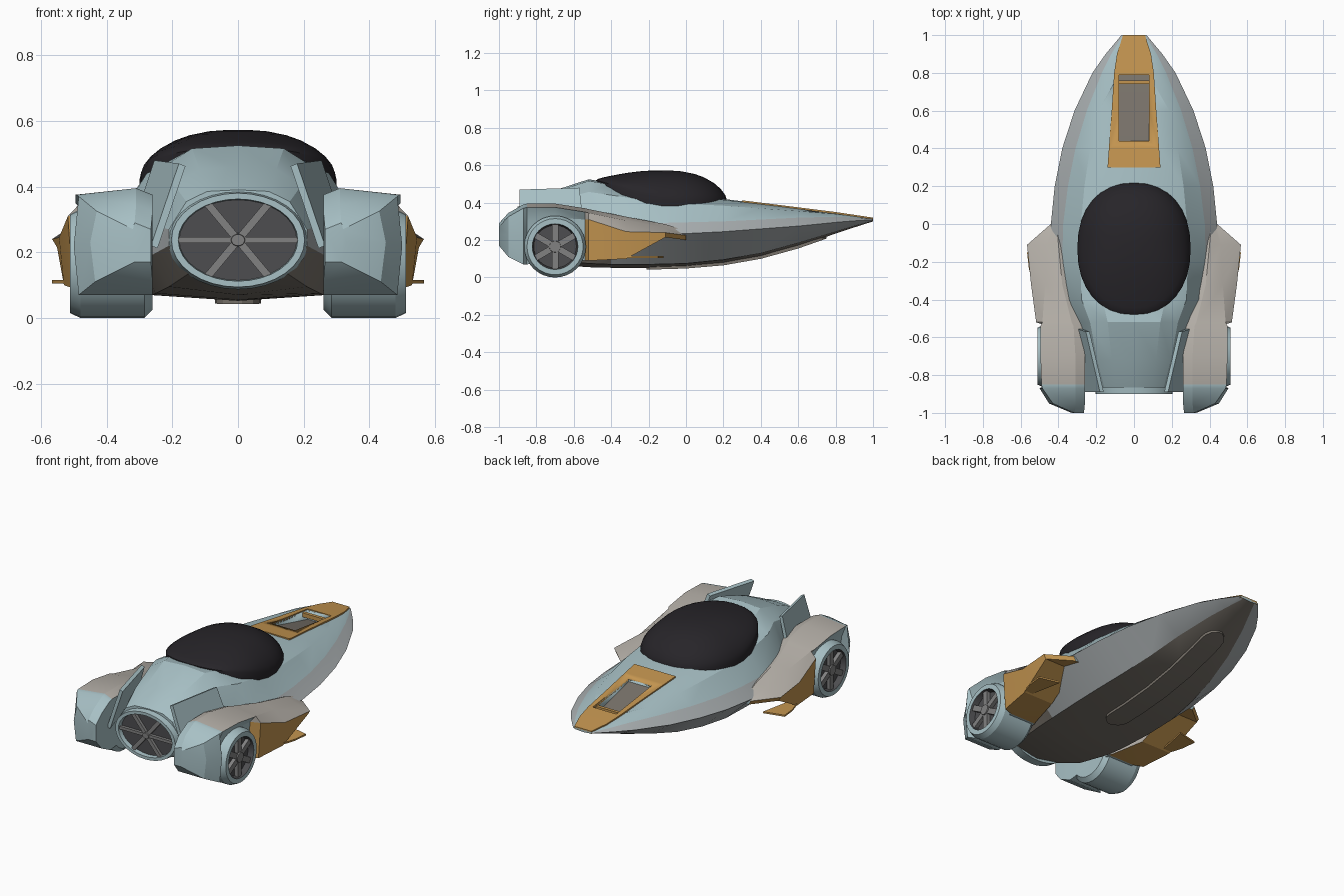
import bpy, bmesh, math
from mathutils import Matrix

if "Cube" in bpy.data.objects:
    bpy.data.objects.remove(bpy.data.objects["Cube"])


def material(name, r, g, b):
    m = bpy.data.materials.new(name)
    m.diffuse_color = (r, g, b, 1)
    m.use_nodes = True
    m.node_tree.nodes["Principled BSDF"].inputs["Base Color"].default_value = m.diffuse_color
    return m


BLUE = material("pale_blue", .39, .53, .56)
GREY = material("pale_grey", .40, .43, .44)
BROWN = material("belly_brown", .19, .17, .145)
ORANGE = material("orange", .55, .30, .08)
TAN = material("worn_tan", .46, .43, .39)
DARK = material("dark_glass", .02, .018, .022)
METAL = material("dark_metal", .075, .075, .08)
STEEL = material("steel", .22, .22, .22)


def finish(name, bm, mats, angle=25, mirror=False):
    bmesh.ops.recalc_face_normals(bm, faces=bm.faces)
    me = bpy.data.meshes.new(name)
    bm.to_mesh(me)
    bm.free()
    for m in mats:
        me.materials.append(m)
    ob = bpy.data.objects.new(name, me)
    bpy.context.collection.objects.link(ob)
    if mirror:
        ob.modifiers.new("mirror", 'MIRROR')
    bpy.ops.object.select_all(action='DESELECT')
    ob.select_set(True)
    bpy.context.view_layer.objects.active = ob
    bpy.ops.object.shade_smooth_by_angle(angle=math.radians(angle))
    return ob


def loft(name, rings, mats, pick=lambda i, j: 0, caps=True, wrap=False, **kw):
    """Skin closed rings of points; pick(i, j) chooses the material slot."""
    bm = bmesh.new()
    vs = [[bm.verts.new(p) for p in r] for r in rings]
    n = len(vs[0])
    for i in range(len(vs) if wrap else len(vs) - 1):
        a, b = vs[i], vs[(i + 1) % len(vs)]
        for j in range(n):
            k = (j + 1) % n
            bm.faces.new((a[j], a[k], b[k], b[j])).material_index = pick(i, j)
    if caps and not wrap:
        bm.faces.new(vs[0])
        bm.faces.new(vs[-1])
    return finish(name, bm, mats, **kw)


def ellipse(rx, rz, y, cz, n=32):
    return [(rx * math.cos(2 * math.pi * k / n), y, cz + rz * math.sin(2 * math.pi * k / n)) for k in range(n)]


# Hull: y, top z, shoulder x z, edge x z, chine x z, bottom z
hull_table = [
    (1.0, .315, .06, .313, .066, .309, .04, .303, .30),
    (.9, .33, .12, .32, .15, .303, .08, .275, .268),
    (.8, .345, .17, .325, .22, .295, .12, .245, .235),
    (.6, .37, .25, .32, .315, .275, .18, .185, .165),
    (.4, .395, .31, .31, .38, .26, .22, .13, .11),
    (.2, .42, .35, .30, .42, .245, .25, .095, .075),
    (0, .435, .375, .295, .44, .235, .27, .075, .058),
    (-.2, .46, .38, .29, .43, .23, .27, .07, .052),
    (-.4, .505, .37, .29, .40, .22, .26, .07, .052),
    (-.52, .525, .31, .30, .33, .21, .25, .075, .055),
    (-.72, .46, .26, .28, .265, .19, .21, .095, .07),
    (-.865, .39, .21, .27, .21, .22, .15, .135, .105)]


def hull_ring(y, zt, sx, sz, ex, ez, bx, bz, zb):
    d = zt - sz
    half = [(0, zt), (.45 * sx, zt - .04 * d), (.75 * sx, zt - .3 * d), (sx, sz), (ex, ez), (bx, bz), (0, zb)]
    full = half + [(-x, z) for x, z in half[-2:0:-1]]
    return [(x, y, z) for x, z in full]


def hull_z(y, col):
    for a, b in zip(hull_table, hull_table[1:]):
        if b[0] <= y <= a[0]:
            t = (a[0] - y) / (a[0] - b[0])
            return a[col] + t * (b[col] - a[col])


hull = loft("hull", [hull_ring(*r) for r in hull_table], [BLUE, GREY, BROWN],
            lambda i, j: (0, 0, 0, 1, 1 if i < 8 else 2, 2)[min(j, 11 - j)])


# Strips laid on the hull: orange nose panel and belly skid
def strip(name, stations, col, lo, hi, mat):
    rings = []
    for y, w in stations:
        z = hull_z(y, col)
        rings.append([(-w, y, z + lo), (w, y, z + lo), (w, y, z + hi), (-w, y, z + hi)])
    return loft(name, rings, [mat])


panel = strip("nose_panel", [(1, .058), (.9, .09), (.8, .105), (.6, .118), (.4, .133), (.3, .14)],
              1, -.012, .005, ORANGE)
skid = [(y, .07 * math.sqrt(max(.03, 1 - max(0, abs(y - .27) - .4) ** 2 / .0064)))
        for y in (.75, .73, .70, .67, .6, .4, .2, 0, -.13, -.16, -.19, -.21)]
strip("belly_skid", skid, 8, -.01, .02, BROWN)


def box_bm(x0, x1, y0, y1, z0, z1):
    bm = bmesh.new()
    bmesh.ops.create_cube(bm, size=1)
    for v in bm.verts:
        v.co = ((x0 + x1) / 2 + v.co.x * (x1 - x0), (y0 + y1) / 2 + v.co.y * (y1 - y0),
                (z0 + z1) / 2 + v.co.z * (z1 - z0))
    return bm


# Nose intake: opening cut through panel and hull, with a ramp and bar inside
cutter = finish("intake_cutter", box_bm(-.08, .08, .44, .79, .27, .6), [METAL])
cutter.hide_render = True
cutter.display_type = 'WIRE'
for ob in (hull, panel):
    mod = ob.modifiers.new("intake", 'BOOLEAN')
    mod.operation, mod.solver, mod.object = 'DIFFERENCE', 'EXACT', cutter
loft("intake_ramp", [[(-.081, y, .265), (.081, y, .265), (.081, y, z), (-.081, y, z)]
                     for y, z in ((.435, .375), (.5, .36), (.795, .285))], [BROWN])
finish("intake_bar", box_bm(-.08, .08, .74, .76, .32, .345), [ORANGE])

# Canopy dome on a base that climbs toward the rear
rings = []
for s in (1.0, .97, .9, .8, .65, .5, .3, .1):
    ring = []
    for k in range(32):
        a = 2 * math.pi * k / 32
        c, q = math.cos(a), math.sin(a)
        x = .30 * s * math.copysign(abs(c) ** .9, c)
        y = -.13 + .35 * s * math.copysign(abs(q) ** .9, q)
        base = .412 + .108 * min(1, max(0, (-y - .1) / .38))
        ring.append((x, y, base + (.573 - base) * (1 - s ** 2.5) ** .65))
    if not rings:
        rings.append([(x, y, z - .05) for x, y, z in ring])
    rings.append(ring)
loft("canopy", rings, [DARK], angle=40)

# Engine nozzle: ring, dark fan face, hub and spokes
NZ = .237
loft("nozzle_ring", [ellipse(.215, .15, -.84, NZ), ellipse(.203, .143, -.90, NZ),
                     ellipse(.182, .125, -.90, NZ), ellipse(.176, .12, -.84, NZ)], [BLUE], wrap=True)
loft("nozzle_fan", [ellipse(.185, .128, -.86, NZ), ellipse(.185, .128, -.872, NZ)], [METAL])
loft("nozzle_hub", [ellipse(.028, .024, -.86, NZ), ellipse(.02, .017, -.898, NZ)], [STEEL])
bm = bmesh.new()
for k in range(6):
    m = Matrix.Translation((0, -.882, NZ)) @ Matrix.Diagonal((1, 1, .69, 1)) @ \
        Matrix.Rotation(k * math.pi / 3, 4, 'Y') @ Matrix.Translation((.095, 0, 0)) @ \
        Matrix.Diagonal((.18, .018, .026, 1))
    bmesh.ops.create_cube(bm, size=1, matrix=m)
finish("nozzle_spokes", bm, [STEEL])

# Side pods and fenders: y, inner x, bottom z, outer x z, top x z
pod_table = [
    (0, .36, .20, .44, .225, .42, .25),
    (-.11, .35, .215, .566, .24, .46, .285),
    (-.32, .33, .10, .545, .245, .47, .325),
    (-.52, .28, .09, .518, .31, .485, .365),
    (-.54, .27, .09, .46, .31, .495, .37),
    (-.70, .26, .09, .46, .32, .495, .395),
    (-.85, .26, .07, .46, .30, .49, .395),
    (-.87, .26, .07, .50, .22, .485, .39),
    (-.95, .26, .11, .45, .23, .43, .345),
    (-1.0, .265, .17, .33, .23, .32, .29)]
loft("side_pods", [[(xi, y, zb), (xo - .015, y, zb), (xo, y, zo), (xt, y, zt - .02), (xi + .05, y, zt), (xi, y, zt - .02)]
                   for y, xi, zb, xo, zo, xt, zt in pod_table], [BLUE, ORANGE, TAN],
     lambda i, j: (1 if j < 2 else 2) if i < 4 else (2 if i < 6 and j in (3, 4) else 0), mirror=True)
loft("pod_blades", [[(.44, -.12, z), (.566, -.15, z), (.556, -.24, z), (.50, -.42, z)]
                    for z in (.105, .115)], [ORANGE], mirror=True)

# Leaning tail fins
fin = [(.18, -.89, .47), (.255, -.57, .48), (.315, -.55, .30), (.265, -.89, .22)]
loft("tail_fins", [fin, [(x - .02, y, z - .008) for x, y, z in fin]], [BLUE], mirror=True)

# Wheels: lathed tyre with recessed face, spokes and hub
WY, WZ = -.70, .165
profile = [(.02, .26), (.14, .26), (.165, .285), (.165, .48), (.15, .512), (.122, .512), (.114, .478), (.02, .478)]
loft("wheels", [[(x, WY + r * math.cos(2 * math.pi * k / 32), WZ + r * math.sin(2 * math.pi * k / 32))
                 for k in range(32)] for r, x in profile], [BLUE, METAL],
     lambda i, j: 1 if i >= 5 else 0, mirror=True)
bm = bmesh.new()
for k in range(6):
    m = Matrix.Translation((.488, WY, WZ)) @ Matrix.Rotation(k * math.pi / 3, 4, 'X') @ \
        Matrix.Translation((0, 0, .065)) @ Matrix.Diagonal((.025, .034, .11, 1))
    bmesh.ops.create_cube(bm, size=1, matrix=m)
hub = Matrix.Translation((.49, WY, WZ)) @ Matrix.Rotation(math.pi / 2, 4, 'Y')
bmesh.ops.create_cone(bm, cap_ends=True, segments=16, radius1=.036, radius2=.03, depth=.035, matrix=hub)
finish("wheel_spokes", bm, [STEEL], mirror=True)
